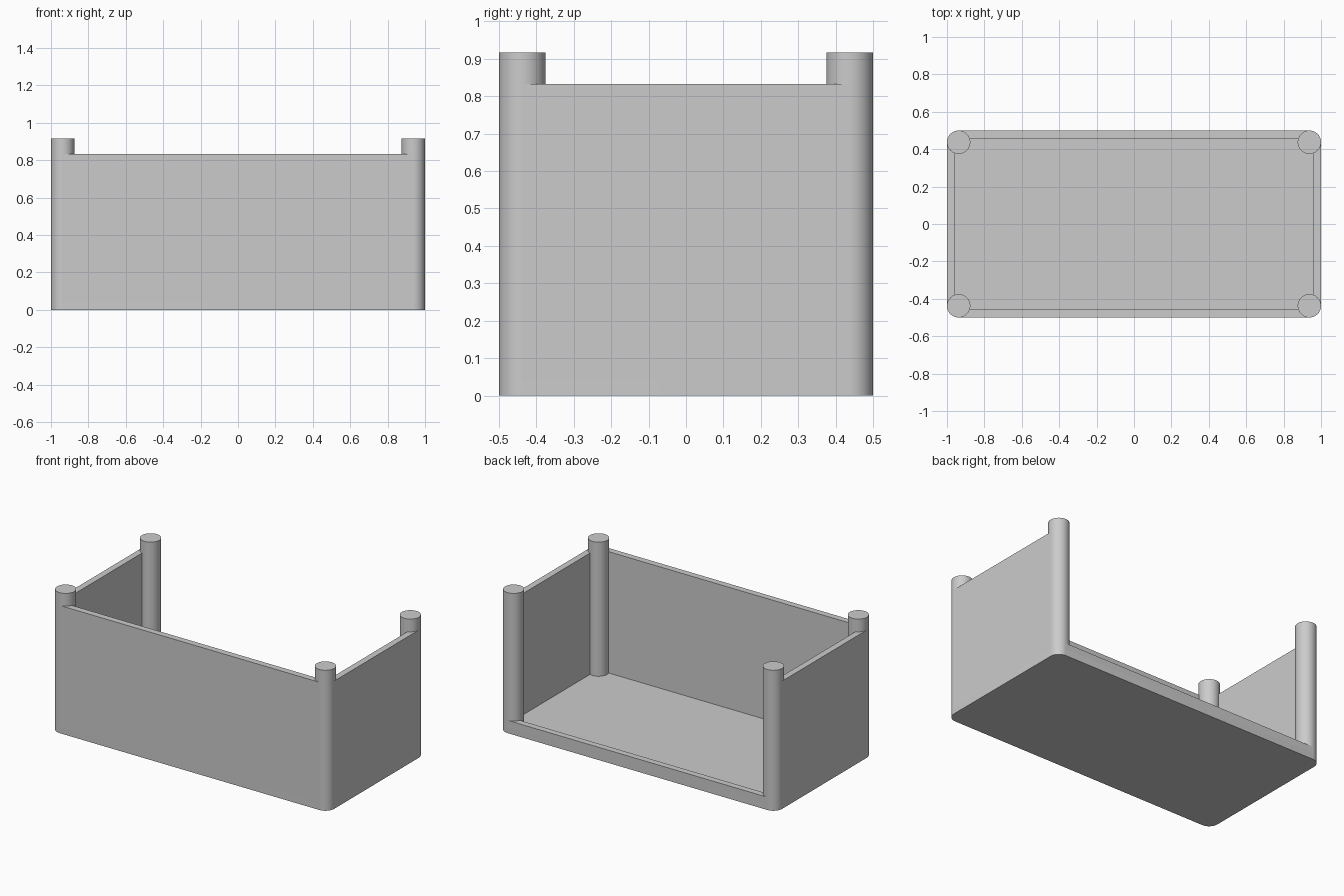
import bpy
import bmesh
import math
from mathutils import Matrix, Vector

cube = bpy.data.objects.get("Cube")
if cube:
    bpy.data.objects.remove(cube, do_unlink=True)

HALF_X, HALF_Y = 1.0, 0.5      # outer half sizes
T = 1 / 24                     # board thickness
R = 1 / 16                     # post and corner radius
LIP_TOP, WALL_TOP, POST_TOP = 2 * T, 20 * T, 22 * T
POST_X, POST_Y = HALF_X - R, HALF_Y - R

grey = bpy.data.materials.new("plain_grey")
grey.use_nodes = True
colour = (0.6, 0.6, 0.6, 1)
grey.diffuse_color = colour
grey.node_tree.nodes["Principled BSDF"].inputs["Base Color"].default_value = colour


def finish(name, bm, smooth=False):
    mesh = bpy.data.meshes.new(name)
    bm.to_mesh(mesh)
    bm.free()
    mesh.materials.append(grey)
    obj = bpy.data.objects.new(name, mesh)
    bpy.context.collection.objects.link(obj)
    if smooth:
        bpy.ops.object.select_all(action="DESELECT")
        obj.select_set(True)
        bpy.context.view_layer.objects.active = obj
        bpy.ops.object.shade_smooth_by_angle(angle=math.radians(30))
    return obj


def box(low, high):
    low, high = Vector(low), Vector(high)
    bm = bmesh.new()
    place = Matrix.Translation((low + high) / 2) @ Matrix.Diagonal((high - low).to_4d())
    bmesh.ops.create_cube(bm, size=1, matrix=place)
    return bm


# Floor with rounded upright corners
floor = box((-HALF_X, -HALF_Y, 0), (HALF_X, HALF_Y, T))
upright = [e for e in floor.edges if abs(e.verts[0].co.z - e.verts[1].co.z) > T / 2]
bmesh.ops.bevel(floor, geom=upright, offset=R, segments=12, profile=0.5, affect="EDGES")
finish("floor", floor, smooth=True)

# Tall front wall and low back lip, ending inside the posts
finish("front_wall", box((-POST_X, -HALF_Y, T), (POST_X, -HALF_Y + T, WALL_TOP)))
finish("back_lip", box((-POST_X, HALF_Y - T, T), (POST_X, HALF_Y, LIP_TOP)))

for side, sx in (("left", 1), ("right", -1)):
    # Side walls
    outer, inner = sx * HALF_X, sx * (HALF_X - T)
    finish(side + "_wall", box((min(outer, inner), -POST_Y, T),
                               (max(outer, inner), POST_Y, WALL_TOP)))
    # Corner posts standing on the floor
    for end, sy in (("front", -1), ("back", 1)):
        post = bmesh.new()
        centre = (sx * POST_X, sy * POST_Y, (T + POST_TOP) / 2)
        bmesh.ops.create_cone(post, cap_ends=True, segments=48, radius1=R, radius2=R,
                              depth=POST_TOP - T, matrix=Matrix.Translation(centre))
        finish(f"{end}_{side}_post", post, smooth=True)
